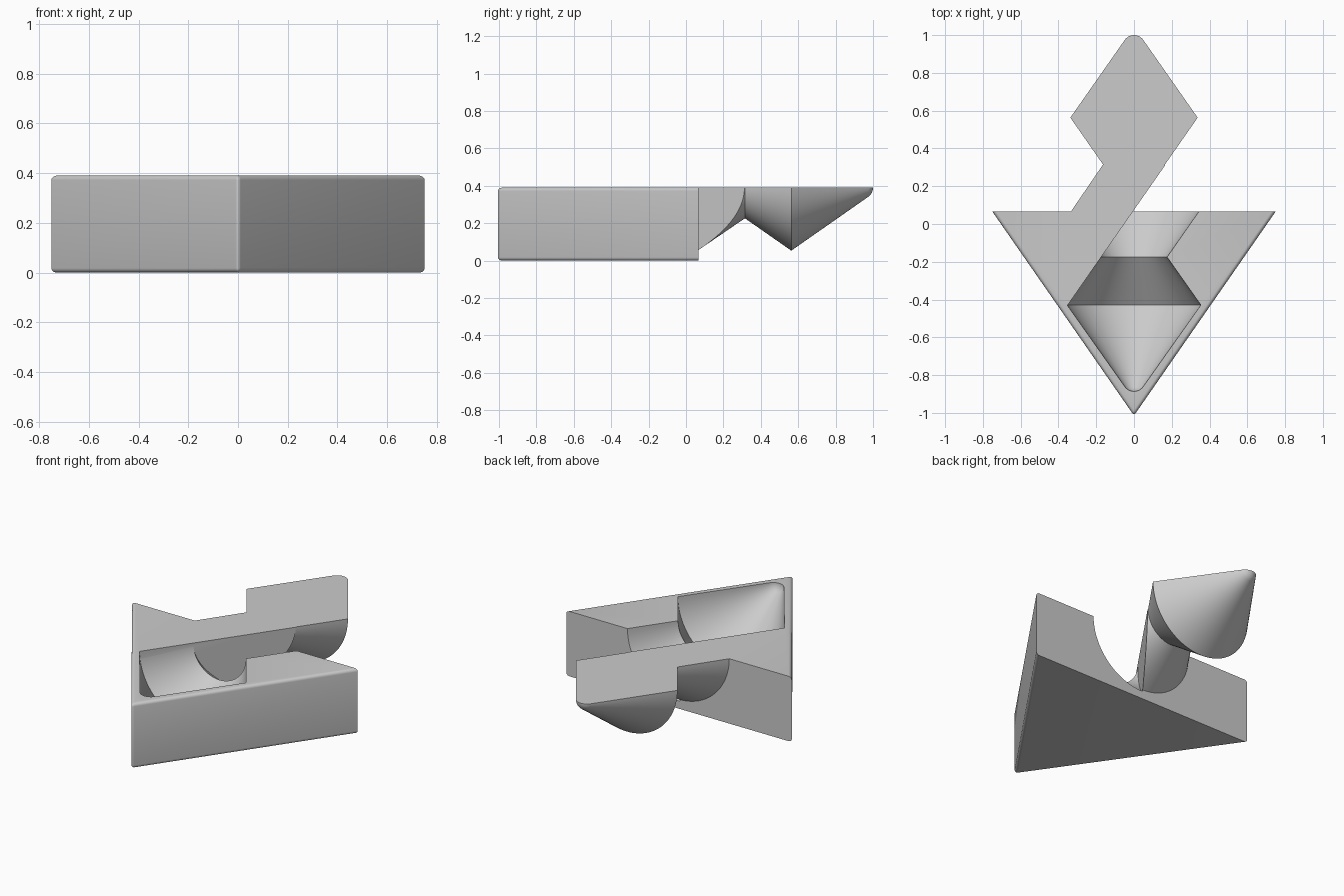
import bpy, bmesh, math
from mathutils import Vector

cube = bpy.data.objects.get("Cube")
if cube:
    bpy.data.objects.remove(cube, do_unlink=True)

TOP, BACK = 0.39, 0.066          # height of the flat top, y of the back wall
SLOPE = 0.697                    # common taper of wedge and cones
SPLIT = Vector((-0.006, BACK, TOP))
SPLIT_NORMAL = Vector((1, -SLOPE, 0))

grey = bpy.data.materials.new("plain grey")
grey.use_nodes = True
grey.diffuse_color = (0.6, 0.6, 0.6, 1)
grey.node_tree.nodes["Principled BSDF"].inputs["Base Color"].default_value = grey.diffuse_color


def finish(name, bm):
    bmesh.ops.recalc_face_normals(bm, faces=bm.faces)
    mesh = bpy.data.meshes.new(name)
    bm.to_mesh(mesh)
    bm.free()
    mesh.materials.append(grey)
    obj = bpy.data.objects.new(name, mesh)
    bpy.context.collection.objects.link(obj)
    return obj


def slice_off(bm, point, normal):
    """Remove everything on the normal side and cap the cut."""
    geom = bm.verts[:] + bm.edges[:] + bm.faces[:]
    bmesh.ops.bisect_plane(bm, geom=geom, dist=1e-6, plane_co=point,
                           plane_no=normal, clear_outer=True)
    rim = [e for e in bm.edges if e.is_boundary]
    bmesh.ops.holes_fill(bm, edges=rim, sides=0)


def spindle(profile, tip, direction, segments=96):
    """Turn (y, radius) points about the y axis, ending in a rounded tip."""
    a, r = math.atan(SLOPE), 0.06
    pts = list(profile)
    for i in range(7):
        t = a + (math.pi / 2 - a) * i / 6
        pts.append((tip - direction * r * (1 - math.sin(t)), r * math.cos(t)))
    bm = bmesh.new()
    rings = []
    for y, rad in pts[:-1]:
        rings.append([bm.verts.new((rad * math.cos(k * math.tau / segments), y,
                                    TOP + rad * math.sin(k * math.tau / segments)))
                      for k in range(segments)])
    end = bm.verts.new((0, tip, TOP))
    bm.faces.new(rings[0])
    for k in range(segments):
        n = (k + 1) % segments
        for lo, hi in zip(rings, rings[1:]):
            bm.faces.new((lo[k], lo[n], hi[n], hi[k]))
        bm.faces.new((rings[-1][k], rings[-1][n], end))
    bmesh.ops.recalc_face_normals(bm, faces=bm.faces)
    return bm


def boolean(target, other, operation):
    mod = target.modifiers.new(operation.lower(), 'BOOLEAN')
    mod.operation, mod.object, mod.solver = operation, other, 'EXACT'
    bpy.context.view_layer.objects.active = target
    bpy.ops.object.modifier_apply(modifier=mod.name)
    bpy.data.objects.remove(other, do_unlink=True)


# Triangular wedge, rounded everywhere except around its back wall
bm = bmesh.new()
base = [bm.verts.new(p) for p in ((-0.75, BACK, 0), (0, -1.014, 0), (0.75, BACK, 0))]
face = bm.faces.new(base)
up = bmesh.ops.extrude_face_region(bm, geom=[face])["geom"]
bmesh.ops.translate(bm, vec=(0, 0, TOP), verts=[v for v in up if isinstance(v, bmesh.types.BMVert)])
bmesh.ops.recalc_face_normals(bm, faces=bm.faces)
front = [e for e in bm.edges if any(v.co.y < 0 for v in e.verts)]
bmesh.ops.bevel(bm, geom=front, offset=0.018, offset_type='OFFSET', segments=5,
                profile=0.5, affect='EDGES')
wedge = finish("wedge_with_pin", bm)

# Socket carved to the right of the split plane
bm = spindle([(BACK + 0.04, 0.371), (-0.175, 0.175), (-0.429, 0.354)], -0.886, -1)
slice_off(bm, SPLIT, -SPLIT_NORMAL)
boolean(wedge, finish("socket_cutter", bm), 'DIFFERENCE')

# Half-round pin to the left of the split plane, flush with the top
bm = spindle([(BACK - 0.04, 0.334), (BACK, 0.334), (0.315, 0.164), (0.563, 0.337)], 1.0, 1)
slice_off(bm, Vector((0, 0, TOP)), Vector((0, 0, 1)))
slice_off(bm, SPLIT, SPLIT_NORMAL)
boolean(wedge, finish("pin", bm), 'UNION')

# Smooth the curved faces, keep the cut edges crisp
bpy.ops.object.select_all(action='DESELECT')
wedge.select_set(True)
bpy.context.view_layer.objects.active = wedge
bpy.ops.object.shade_smooth_by_angle(angle=math.radians(25))
